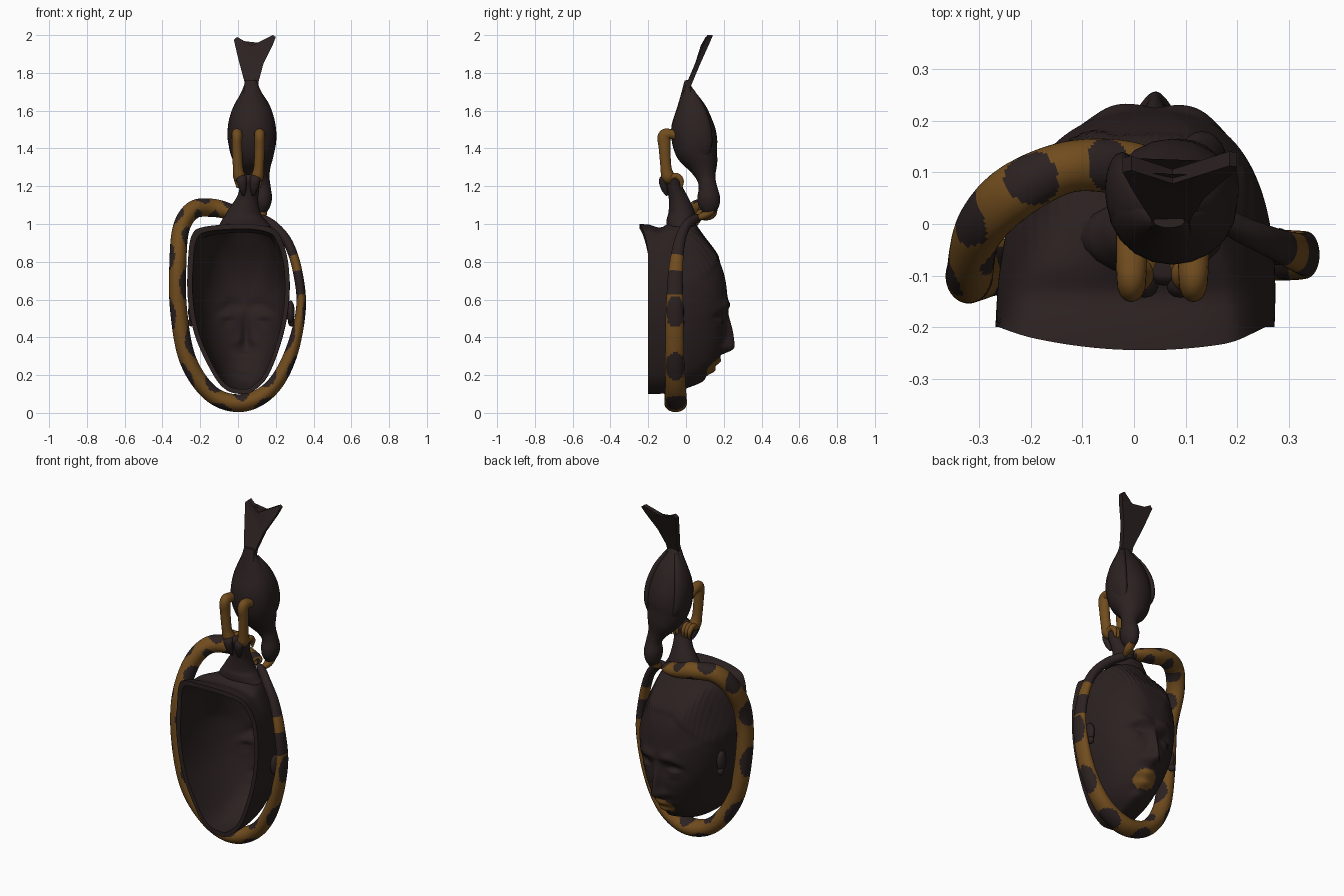
import bpy, bmesh, math
from mathutils import Vector


def material(name, rgb):
    m = bpy.data.materials.new(name)
    m.diffuse_color = (*rgb, 1)
    return m


DARK = material("dark_wood", (0.025, 0.0152, 0.0152))
GOLD = material("ochre_paint", (0.165, 0.073, 0.013))


def finish(bm, name, mats, angle=50):
    bmesh.ops.recalc_face_normals(bm, faces=bm.faces)
    me = bpy.data.meshes.new(name)
    bm.to_mesh(me)
    bm.free()
    for m in mats:
        me.materials.append(m)
    ob = bpy.data.objects.new(name, me)
    bpy.context.collection.objects.link(ob)
    bpy.ops.object.select_all(action='DESELECT')
    ob.select_set(True)
    bpy.context.view_layer.objects.active = ob
    bpy.ops.object.shade_smooth_by_angle(angle=math.radians(angle))
    return ob


def spline(pts, steps, closed=False):
    """Catmull-Rom through tuples of any length."""
    n, out = len(pts), []
    for i in range(n if closed else n - 1):
        ids = [i - 1, i, i + 1, i + 2]
        q = [pts[j % n] if closed else pts[min(max(j, 0), n - 1)] for j in ids]
        for s in range(steps):
            t = s / steps
            out.append([0.5 * (2 * b + (c - a) * t + (2 * a - 5 * b + 4 * c - d) * t * t
                               + (3 * b - a - 3 * c + d) * t ** 3) for a, b, c, d in zip(*q)])
    if not closed:
        out.append(list(pts[-1]))
    return out


def loft(name, pts, mats, ref=(0, 1, 0), steps=6, sides=20, rule=None):
    """Tube through (x, y, z, radius along ref, radius across)."""
    rows = spline(pts, steps)
    bm, rings = bmesh.new(), []
    for i, r in enumerate(rows):
        p = Vector(r[:3])
        t = (Vector(rows[min(i + 1, len(rows) - 1)][:3]) - Vector(rows[max(i - 1, 0)][:3])).normalized()
        u = Vector(ref)
        u = (u - t * u.dot(t)).normalized()
        v = t.cross(u)
        ra, rb = max(r[3], 0.002), max(r[4], 0.002)
        rings.append([bm.verts.new(p + u * ra * math.cos(a) + v * rb * math.sin(a))
                      for a in (2 * math.pi * k / sides for k in range(sides))])
    for i in range(len(rings) - 1):
        for k in range(sides):
            j = (k + 1) % sides
            f = bm.faces.new((rings[i][k], rings[i][j], rings[i + 1][j], rings[i + 1][k]))
            if rule:
                f.material_index = rule(i / steps, 2 * math.pi * k / sides)
    bm.faces.new(rings[0])
    bm.faces.new(rings[-1])
    return finish(bm, name, mats)


def ball(name, loc, size, mat):
    bm = bmesh.new()
    bmesh.ops.create_uvsphere(bm, u_segments=24, v_segments=14, radius=1)
    for v in bm.verts:
        v.co = Vector((v.co.x * size[0], v.co.y * size[1], v.co.z * size[2]))
    ob = finish(bm, name, [mat])
    ob.location = loc
    return ob


def g(v, c, w):
    return math.exp(-((v - c) / w) ** 2)


def clamp(v):
    return max(0, min(1, v))


# Carved face relief added to the dome of the mask
def relief(x, z):
    fx = x - 0.042
    ax = abs(fx)
    ramp = clamp((0.54 - z) / 0.19) * clamp((z - 0.305) / 0.03)
    d = 0.06 * ramp * g(fx, 0, 0.022 + 0.022 * g(z, 0.345, 0.03))
    d += 0.018 * g(z, 0.57 - 0.6 * max(0, ax - 0.09), 0.03) * g(ax, 0.075, 0.07)
    d -= 0.032 * g(ax, 0.095, 0.055) * g(z, 0.495, 0.045)
    d += 0.034 * g(ax, 0.1, 0.038) * g(z, 0.48, 0.024)
    d -= 0.012 * g(ax, 0.1, 0.04) * g(z, 0.474, 0.007)
    d += g(fx, 0, 0.055) * (0.02 * g(z, 0.272, 0.02) + 0.024 * g(z, 0.222, 0.018))
    d += 0.02 * g(fx, 0, 0.05) * g(z, 0.165, 0.022)
    return d


def hair(x, z):
    ax = abs(x - 0.042)
    cap = clamp((z - 0.8 + 0.9 * max(0, ax - 0.08)) / 0.03)
    return cap * (0.007 + 0.003 * math.sin((x - 0.04) * 300))


# Hollow mask: face looks to +y, open back on -y
outline = spline([(0.02, 1.0), (0.16, 0.985), (0.22, 0.94), (0.265, 0.8), (0.27, 0.6), (0.235, 0.4),
                  (0.16, 0.2), (0.08, 0.115), (0.02, 0.1), (-0.06, 0.12), (-0.13, 0.2), (-0.225, 0.4),
                  (-0.265, 0.6), (-0.265, 0.8), (-0.245, 0.94), (-0.18, 0.985)], 10, True)
bm, M, cz, n = bmesh.new(), 52, 0.55, len(outline)


def dome(inset, depth, face, cap):
    rings = []
    for i in range(M):
        a = math.pi / 2 * i / M
        k, d = math.cos(a) ** 0.8, math.sin(a) ** 0.8
        ring = []
        for ox, oz in outline:
            high = clamp((oz - 0.7) / 0.28)
            side = (ox - 0.02) * (1 - inset / 0.27) * (1 - 0.22 * high * clamp(d * 2))
            x, z = 0.02 + side * k + 0.016 * d, cz + (oz - cz) * k * (1 - inset / 0.45)
            top = clamp((oz - 0.85) / 0.13)
            flare = 0.045 * top * (1 - clamp(d / 0.2)) ** 2 * (1 - 0.45 * (side / 0.2) ** 2)
            y = -0.2 + depth * d - flare
            fade = min(1, d / 0.5) ** 2
            # dip behind the rim, then a rise into the post
            z += top * (0.07 * g(x, 0.035, 0.12) * g(y, 0.0, 0.075) - 0.02 * g(y, -0.14, 0.04))
            ring.append(bm.verts.new((x, y + (face * relief(x, z) + cap * hair(x, z)) * fade, z)))
        rings.append(ring)
    tip = bm.verts.new((0.036, -0.2 + depth + face * relief(0.036, cz), cz))
    for i in range(M):
        for j in range(n):
            b = (j + 1) % n
            if i < M - 1:
                f = bm.faces.new((rings[i][j], rings[i][b], rings[i + 1][b], rings[i + 1][j]))
            else:
                f = bm.faces.new((rings[i][j], rings[i][b], tip))
            c = f.calc_center_median()
            if cap and ((c.x - 0.042) / 0.066) ** 2 + ((c.z - 0.247) / 0.05) ** 2 < 1:
                f.material_index = 1   # painted lips
    return rings[0]


outer = dome(0, 0.42, 1, 1)
inner = dome(0.026, 0.385, 0.6, 0)
for j in range(n):
    b = (j + 1) % n
    bm.faces.new((outer[j], inner[j], inner[b], outer[b]))
finish(bm, "mask_shell", [DARK, GOLD], 60)

# Ears
for s, y in ((-1, 0.01), (1, -0.045)):
    ball("ear", (0.018 + 0.26 * s, y, 0.535), (0.022, 0.035, 0.06), DARK)
    ball("ear_lobe", (0.018 + 0.265 * s, y + 0.015, 0.48), (0.018, 0.022, 0.022), DARK)

# Carved post that carries the bird
loft("top_post", [(0.033, -0.025, 0.985, 0.075, 0.14), (0.033, -0.025, 1.015, 0.078, 0.12),
                  (0.036, -0.025, 1.06, 0.07, 0.09), (0.05, -0.04, 1.13, 0.052, 0.058),
                  (0.06, -0.06, 1.19, 0.042, 0.052), (0.06, -0.07, 1.24, 0.05, 0.06),
                  (0.06, -0.07, 1.26, 0.03, 0.04)], [DARK])


# Snake ring: oval spots, banded thin tail at the top right
def spots(t, ang):
    if t > 14.45 or 13.3 < t < 14.0:
        return 0
    if t >= 14.0:
        return 1
    for shift, centre in ((0, math.pi / 2), (0.5, -math.pi / 2)):
        u = (t * 0.85 + shift) % 1 - 0.5
        v = (ang - centre + math.pi) % (2 * math.pi) - math.pi
        if (u / 0.29) ** 2 + (v / 1.25) ** 2 < 1:
            return 0
    return 1


loft("snake", [(0.075, 0.085, 1.05, 0.01, 0.01), (0.06, 0.09, 1.05, 0.04, 0.028),
               (-0.02, 0.11, 1.06, 0.052, 0.04), (-0.13, 0.11, 1.085, 0.05, 0.048),
               (-0.235, 0.06, 1.075, 0.055, 0.048), (-0.3, -0.01, 0.98, 0.055, 0.045),
               (-0.318, -0.09, 0.8, 0.055, 0.045), (-0.315, -0.1, 0.55, 0.052, 0.045),
               (-0.265, -0.085, 0.28, 0.052, 0.045), (-0.14, -0.06, 0.1, 0.055, 0.045),
               (0.02, -0.055, 0.052, 0.06, 0.047), (0.17, -0.055, 0.125, 0.055, 0.042),
               (0.275, -0.06, 0.3, 0.05, 0.036), (0.333, -0.06, 0.55, 0.046, 0.026),
               (0.315, -0.055, 0.75, 0.038, 0.025), (0.265, -0.035, 0.9, 0.03, 0.025),
               (0.19, 0.0, 0.99, 0.025, 0.025), (0.12, 0.05, 1.03, 0.022, 0.022),
               (0.08, 0.075, 1.035, 0.01, 0.01)],
     [DARK, GOLD], steps=20, sides=36, rule=spots)

# Bird, head down
loft("bird_body", [(0.068, 0.005, 1.76, 0.012, 0.03), (0.07, 0.008, 1.71, 0.03, 0.048),
                   (0.072, 0.028, 1.6, 0.085, 0.104), (0.074, 0.037, 1.5, 0.117, 0.125),
                   (0.077, 0.055, 1.4, 0.115, 0.122), (0.092, 0.087, 1.32, 0.083, 0.095),
                   (0.115, 0.105, 1.25, 0.052, 0.055), (0.13, 0.115, 1.2, 0.048, 0.042),
                   (0.132, 0.12, 1.14, 0.06, 0.048), (0.13, 0.12, 1.09, 0.052, 0.038),
                   (0.128, 0.115, 1.05, 0.02, 0.015)], [DARK])
loft("beak", [(0.13, 0.14, 1.075, 0.024, 0.022), (0.128, 0.105, 1.05, 0.024, 0.022),
              (0.122, 0.07, 1.035, 0.014, 0.014), (0.118, 0.05, 1.035, 0.004, 0.004)],
     [GOLD], ref=(1, 0, 0))

# Folded wings: thin blades lying on the flanks
for s in (-1, 1):
    loft("wing", [(0.073 + 0.03 * s, 0.03, 1.71, 0.012, 0.01), (0.073 + 0.072 * s, 0.045, 1.62, 0.05, 0.024),
                  (0.073 + 0.096 * s, 0.06, 1.52, 0.07, 0.03), (0.076 + 0.094 * s, 0.075, 1.42, 0.065, 0.03),
                  (0.09 + 0.06 * s, 0.09, 1.34, 0.03, 0.02)], [DARK])

# Forked tail as a thin tilted slab
bm = bmesh.new()
shape = [(0.03, 1.69), (0.035, 1.75), (0.0, 1.88), (-0.022, 1.975), (-0.005, 1.99), (0.075, 1.945),
         (0.185, 2.0), (0.2, 1.99), (0.185, 1.95), (0.135, 1.85), (0.108, 1.75), (0.11, 1.69)]
lay = [[bm.verts.new((x, 0.39 * (z - 1.71) + o + 0.12 * abs(x - 0.07), z)) for x, z in shape]
       for o in (-0.014, 0.014)]
for i in range(len(shape)):
    j = (i + 1) % len(shape)
    bm.faces.new((lay[0][i], lay[0][j], lay[1][j], lay[1][i]))
for l in lay:
    for a, b in ((0, 11), (1, 10), (2, 9)):
        bm.faces.new((l[a], l[a + 1], l[b - 1], l[b]))
    bm.faces.new((l[3], l[4], l[5]))
    bm.faces.new((l[3], l[5], l[9]))
    bm.faces.new((l[5], l[8], l[9]))
    bm.faces.new((l[5], l[6], l[7], l[8]))
finish(bm, "tail_feathers", [DARK], 40)

# Legs, toes and claws
for s in (-1, 1):
    x = 0.055 + 0.06 * s
    loft("leg", [(x, -0.02, 1.455, 0.03, 0.03), (x, -0.075, 1.475, 0.03, 0.026),
                 (x, -0.113, 1.465, 0.028, 0.036), (x, -0.113, 1.4, 0.027, 0.031),
                 (x - 0.005 * s, -0.106, 1.3, 0.027, 0.029), (x - 0.012 * s, -0.095, 1.25, 0.032, 0.035),
                 (x - 0.02 * s, -0.075, 1.225, 0.015, 0.02)], [GOLD], ref=(1, 0, 0))
    for k in range(3):
        fx = x + (k - 1.3) * 0.02 * s - 0.012 * s
        loft("toe", [(fx, -0.09, 1.245, 0.014, 0.014), (fx, -0.05, 1.255, 0.014, 0.016),
                     (fx, -0.025, 1.23, 0.013, 0.014), (fx - 0.005 * s, -0.025, 1.19, 0.005, 0.005)],
             [GOLD], ref=(1, 0, 0), sides=10)
    loft("claw", [(x - 0.02 * s, -0.085, 1.25, 0.026, 0.02), (x - 0.024 * s, -0.122, 1.235, 0.027, 0.02),
                  (x - 0.03 * s, -0.115, 1.19, 0.02, 0.018), (x - 0.035 * s, -0.1, 1.15, 0.006, 0.006)],
         [DARK], ref=(1, 0, 0), sides=12)
